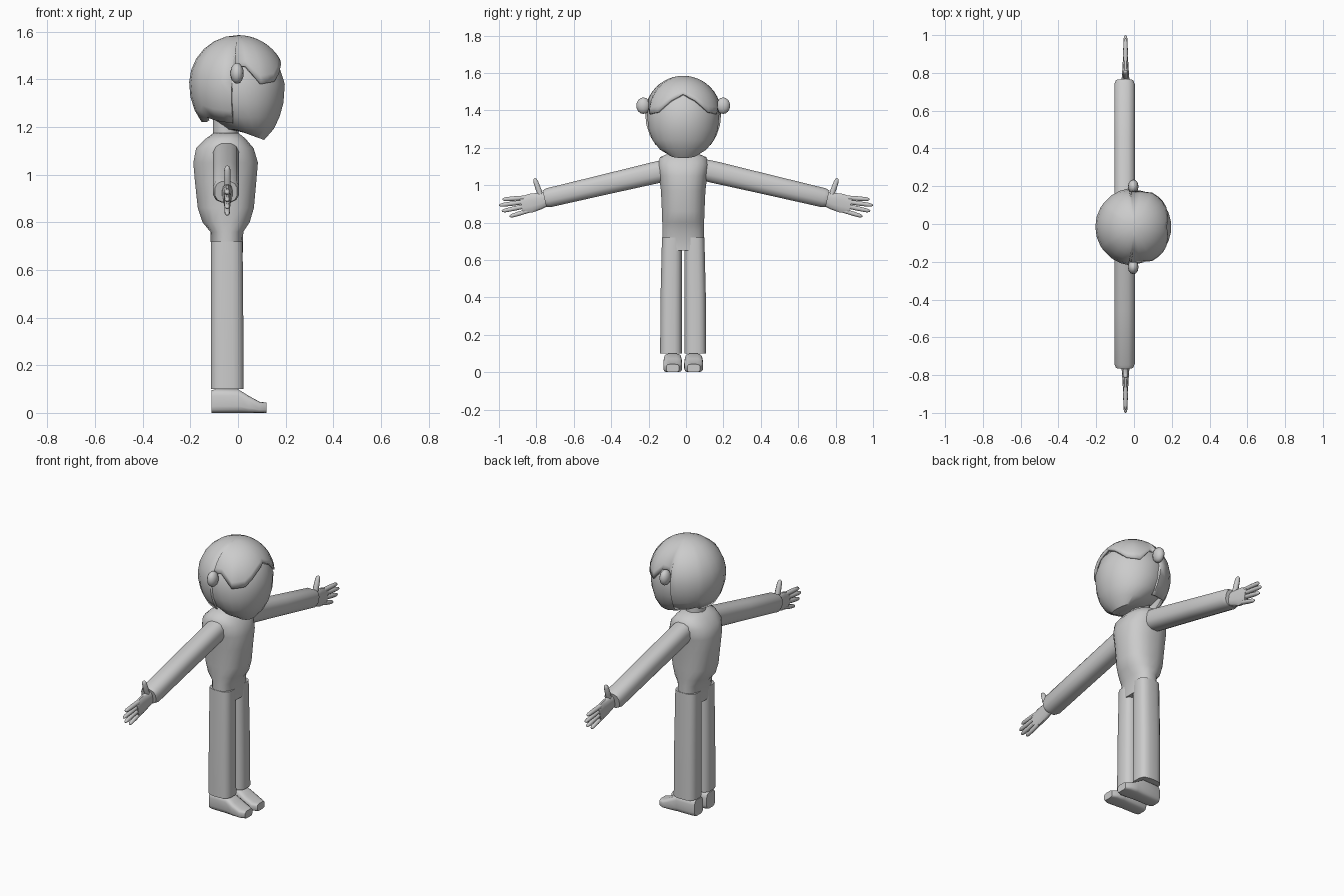
import bpy, bmesh, math
from mathutils import Vector

cube = bpy.data.objects.get("Cube")
if cube:
    bpy.data.objects.remove(cube)

MID = -0.015          # y of the body's centre line
mat = bpy.data.materials.new("plain grey")
mat.use_nodes = True
grey = (0.6, 0.6, 0.6, 1)
mat.diffuse_color = grey
mat.node_tree.nodes["Principled BSDF"].inputs["Base Color"].default_value = grey


def finish(name, bm, angle=45):
    bmesh.ops.recalc_face_normals(bm, faces=bm.faces)
    mesh = bpy.data.meshes.new(name)
    bm.to_mesh(mesh)
    bm.free()
    obj = bpy.data.objects.new(name, mesh)
    bpy.context.collection.objects.link(obj)
    mesh.materials.append(mat)
    bpy.ops.object.select_all(action='DESELECT')
    obj.select_set(True)
    bpy.context.view_layer.objects.active = obj
    bpy.ops.object.shade_smooth_by_angle(angle=math.radians(angle))
    return obj


def loft(name, rings, power=2, n=16, angle=45):
    """Skin superellipse rings, each given as (centre, half axis u, half axis v)."""
    bm = bmesh.new()
    rows = []
    for c, u, v in rings:
        row = []
        for i in range(n):
            a = 2 * math.pi * (i + 0.5) / n
            p, q = math.cos(a), math.sin(a)
            p = math.copysign(abs(p) ** (2 / power), p)
            q = math.copysign(abs(q) ** (2 / power), q)
            row.append(bm.verts.new(Vector(c) + Vector(u) * p + Vector(v) * q))
        rows.append(row)
    for a, b in zip(rows, rows[1:]):
        for i in range(n):
            j = (i + 1) % n
            bm.faces.new((a[i], a[j], b[j], b[i]))
    bm.faces.new(rows[0])
    bm.faces.new(rows[-1])
    return finish(name, bm, angle)


def upright(name, rows, y=MID, **kw):
    """Loft upwards from rows of (x, z, half depth, half width)."""
    return loft(name, [((x, y, z), (rx, 0, 0), (0, ry, 0)) for x, z, rx, ry in rows], **kw)


def limb(name, s, stations, x, depth, power=2, n=12, angle=45):
    """Loft in the arm plane from stations of (y, z, radius, depth factor)."""
    rings = []
    for i, (y, z, r, f) in enumerate(stations):
        a, b = stations[max(i - 1, 0)], stations[min(i + 1, len(stations) - 1)]
        d = Vector((0, b[0] - a[0], b[1] - a[1])).normalized()
        rings.append(((x, s * y, z), (depth * f, 0, 0), (0, -s * d.z * r, d.y * r)))
    return loft(name, rings, power, n, angle)


def digit(name, s, start, end, r, x=-0.045):
    """Finger with a rounded tip."""
    a, b = Vector(start), Vector(end)
    steps = ((0, 1), (0.5, 1.05), (0.85, 0.9), (0.96, 0.6), (1, 0.2))
    limb(name, s, [(*a.lerp(b, t), r * k, k) for t, k in steps], x, r, n=8, angle=60)


# Torso, hips and neck
upright("torso", [(-.046, .65, .066, .113), (-.047, .76, .07, .112), (-.05, .80, .1, .113),
                  (-.051, .86, .119, .115), (-.052, .97, .13, .12), (-.052, 1.05, .137, .13),
                  (-.055, 1.11, .122, .14), (-.052, 1.15, .085, .125), (-.05, 1.175, .052, .065)],
        power=2.4, n=20)
upright("neck", [(-.052, 1.12, .055, .06), (-.052, 1.26, .053, .055)])

# Head with a pointed chin
head = [((.06, MID, 1.163), (.05, 0, -.018), (0, .075, 0))]
for x, z, rx, ry in [(.05, 1.19, .1, .125), (.03, 1.24, .145, .165), (.014, 1.3, .178, .187),
                     (.004, 1.38, .194, .195), (0, 1.46, .172, .172), (0, 1.53, .11, .11)]:
    head.append(((x, MID, z), (rx, 0, 0), (0, ry, 0)))
loft("head", head, n=24)

# Hair cap: runs from the crown down to a hairline that varies around the head
HAIRLINE = [(0, 1.49), (20, 1.455), (42, 1.39), (62, 1.38), (80, 1.455), (94, 1.45),
            (98, 1.215), (125, 1.225), (142, 1.24), (150, 1.22), (180, 1.22)]


def hairline(deg):
    for (a, p), (b, q) in zip(HAIRLINE, HAIRLINE[1:]):
        if deg <= b:
            return p + (q - p) * (deg - a) / (b - a)


angles = [a for a, _ in HAIRLINE] + [10, 31, 52, 111, 165]
angles = sorted(angles + [-a for a in angles if 0 < a < 180])
bm = bmesh.new()
crown = bm.verts.new((0, MID, 1.585))
RADIUS, ROWS, CENTRE = .205, 9, 1.38
columns = []
for deg in angles:
    az, drop = math.radians(deg), hairline(abs(deg)) - CENTRE
    end = math.acos(drop / (RADIUS if drop > 0 else .24))
    col = []
    for k in range(1, ROWS + 1):
        t = end * k / ROWS
        r = RADIUS * math.sin(t)
        tall = RADIUS if math.cos(t) > 0 else .24
        col.append(bm.verts.new((r * math.cos(az), MID + r * math.sin(az),
                                 CENTRE + tall * math.cos(t))))
    columns.append(col)
for i, a in enumerate(columns):
    b = columns[(i + 1) % len(columns)]
    bm.faces.new((crown, a[0], b[0]))
    for k in range(ROWS - 1):
        bm.faces.new((a[k], a[k + 1], b[k + 1], b[k]))
hair = finish("hair", bm, 60)
shell = hair.modifiers.new("thickness", 'SOLIDIFY')
shell.thickness = 0.015

for side, s in (("left", 1), ("right", -1)):
    # Ear
    bm = bmesh.new()
    bmesh.ops.create_uvsphere(bm, u_segments=12, v_segments=8, radius=1)
    bmesh.ops.scale(bm, vec=(.028, .038, .044), verts=bm.verts)
    bmesh.ops.translate(bm, vec=(-.004, MID + s * .213, 1.425), verts=bm.verts)
    finish(side + "_ear", bm, 60)

    # Trouser leg
    rows = [(-.045, .1, .07, .059), (-.046, .4, .069, .058), (-.047, .72, .067, .054)]
    loft(side + "_leg", [((x, MID + s * (ry + .006), z), (rx, 0, 0), (0, ry, 0))
                         for x, z, rx, ry in rows], power=3)

    # Shoe, from heel to toe
    shoe = [(-.112, .095, .04), (-.095, .1, .047), (0, .1, .048),
            (.045, .072, .051), (.09, .047, .049), (.12, .043, .034)]
    loft(side + "_shoe", [((x, MID + s * .056, top / 2), (0, w, 0), (0, 0, top / 2))
                          for x, top, w in shoe], power=4)

    # Sleeve
    limb(side + "_arm", s, [(.07, 1.088, .058, 1), (.15, 1.07, .06, 1), (.45, 1, .056, 1),
                            (.735, .933, .053, 1), (.757, .928, .046, .85)],
         -.05, .056, power=2.6)

    # Hand
    limb(side + "_palm", s, [(.735, .928, .034, 1.3), (.78, .916, .046, 1.1),
                             (.83, .904, .052, .9), (.88, .892, .046, .75)],
         -.045, .018, power=2.5)
    digit(side + "_thumb", s, (.772, .93), (.81, 1.037), .015)
    digit(side + "_index_finger", s, (.85, .934), (.982, .924), .0125)
    digit(side + "_middle_finger", s, (.85, .913), (1.0, .892), .0125)
    digit(side + "_ring_finger", s, (.85, .89), (.985, .861), .0125)
    digit(side + "_little_finger", s, (.84, .864), (.943, .833), .012)
